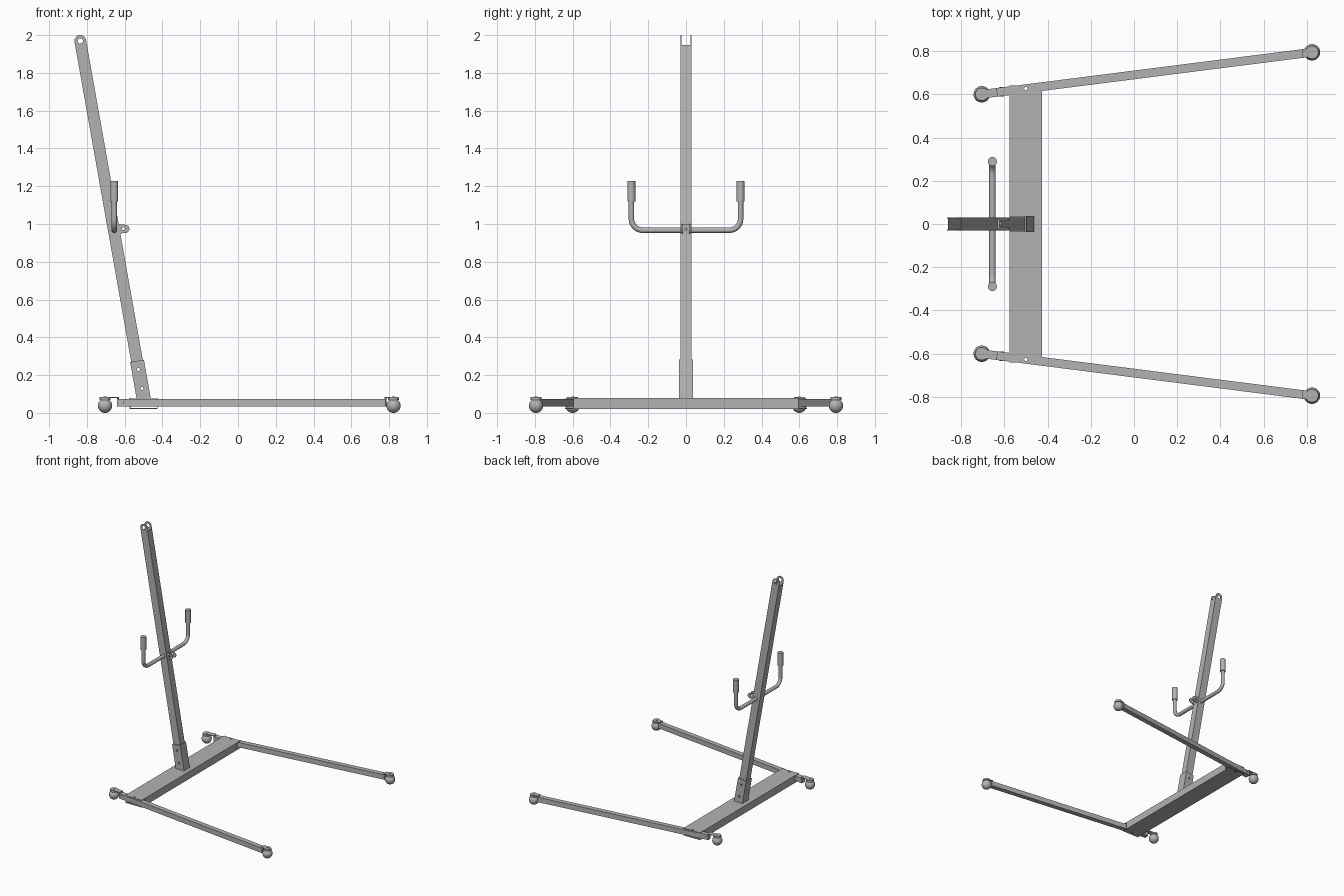
import bpy, bmesh
from math import sin, cos, tan, pi, radians, atan2, hypot
from mathutils import Matrix, Vector

cube = bpy.data.objects.get("Cube")
if cube:
    bpy.data.objects.remove(cube)

steel = bpy.data.materials.new("grey steel")
steel.use_nodes = True
GREY = (0.45, 0.45, 0.45, 1)
steel.diffuse_color = GREY
steel.node_tree.nodes["Principled BSDF"].inputs["Base Color"].default_value = GREY

T = Matrix.Translation
FLAT = Matrix.Identity(4)
UPRIGHT = Matrix.Rotation(pi / 2, 4, 'X')      # outline plane becomes xz
MIRROR = Matrix.Diagonal((1, -1, 1, 1))


def add(name, mesh, matrix):
    mesh.transform(matrix)
    if matrix.determinant() < 0:
        mesh.flip_normals()
    mesh.materials.clear()
    mesh.materials.append(steel)
    mesh.shade_smooth()
    mesh.set_sharp_from_angle(angle=radians(30))
    obj = bpy.data.objects.new(name, mesh)
    bpy.context.collection.objects.link(obj)
    return obj


def curve_mesh(data):
    obj = bpy.data.objects.new("profile", data)
    bpy.context.collection.objects.link(obj)
    bpy.context.view_layer.update()
    graph = bpy.context.evaluated_depsgraph_get()
    mesh = bpy.data.meshes.new_from_object(obj.evaluated_get(graph))
    bpy.data.objects.remove(obj)
    return mesh


def spline(data, points, closed):
    s = data.splines.new('POLY')
    s.points.add(len(points) - 1)
    for p, co in zip(s.points, points):
        p.co = (*Vector(co).to_3d(), 1)
    s.use_cyclic_u = closed


def arc(x, y, r, start=0, end=360, n=24):
    return [(x + r * cos(radians(start + (end - start) * i / n)),
             y + r * sin(radians(start + (end - start) * i / n))) for i in range(n + 1)]


def plate(name, outline, thick, matrix, holes=()):
    """Flat outline with round holes (x, y, r), extruded about its middle."""
    data = bpy.data.curves.new(name, 'CURVE')
    data.dimensions = '2D'
    data.fill_mode = 'BOTH'
    data.extrude = thick / 2
    spline(data, outline, True)
    for hole in holes:
        spline(data, arc(*hole)[:-1], True)
    mesh = curve_mesh(data)
    bm = bmesh.new()
    bm.from_mesh(mesh)
    bmesh.ops.remove_doubles(bm, verts=bm.verts, dist=1e-5)
    bmesh.ops.recalc_face_normals(bm, faces=bm.faces)
    bm.to_mesh(mesh)
    bm.free()
    return add(name, mesh, matrix)


def box(name, x, y, z, matrix=FLAT):
    outline = [(x[0], y[0]), (x[1], y[0]), (x[1], y[1]), (x[0], y[1])]
    return plate(name, outline, z[1] - z[0], matrix @ T((0, 0, sum(z) / 2)))


def cylinder(name, r, depth, matrix):
    mesh = bpy.data.meshes.new(name)
    bm = bmesh.new()
    bmesh.ops.create_cone(bm, cap_ends=True, segments=32, radius1=r, radius2=r, depth=depth)
    bm.to_mesh(mesh)
    bm.free()
    return add(name, mesh, matrix)


# Hollow base beam: wide top and bottom plates, shorter side walls
BX, BY = (-0.575, -0.425), 0.64
beam = [(BX[0], -BY), (BX[1], -BY), (BX[1], BY), (BX[0], BY)]
pivots = [(-0.5, s * 0.626, 0.008) for s in (1, -1)]
for name, z in (("beam_bottom", 0.0225), ("beam_top", 0.0775)):
    plate(name, beam, 0.005, T((0, 0, z)), pivots)
box("beam_inner_wall", (BX[1] - 0.005, BX[1]), (-0.595, 0.595), (0.02, 0.08))
box("beam_outer_wall", (BX[0], BX[0] + 0.005), (-0.59, 0.59), (0.02, 0.08))

# Splayed legs with angle brackets and ball casters at both ends
REAR, FRONT = Vector((-0.704, 0.60)), Vector((0.823, 0.794))
span = FRONT - REAR
angle, length = atan2(span.y, span.x), span.length
leg_frame = T((REAR.x, REAR.y, 0)) @ Matrix.Rotation(angle, 4, 'Z')
S0, S1 = 0.072, length - 0.045
for side, flip in (("left", FLAT), ("right", MIRROR)):
    frame = flip @ leg_frame
    plate(side + "_leg", [(S0, -0.02), (S1, -0.02), (S1, 0.02), (S0, 0.02)], 0.04,
          frame @ T((0, 0, 0.054)), [(0.206, 0, 0.008)])
    cylinder(side + "_leg_bolt", 0.008, 0.044, frame @ T((0.093, 0, 0.055)) @ UPRIGHT)
    for end, spot, reach in (("rear", FLAT, S0),
                             ("front", T((length, 0, 0)) @ Matrix.Rotation(pi, 4, 'Z'), length - S1)):
        f, tag = frame @ spot, side + "_" + end
        plate(tag + "_caster_strap", arc(0, 0, 0.028, 45, 315) + [(reach, -0.02), (reach, 0.02)],
              0.005, f @ T((0, 0, 0.0805)))
        box(tag + "_bracket_end", (reach - 0.006, reach), (-0.02, 0.02), (0.033, 0.083), f)
        cylinder(tag + "_caster_cap", 0.03, 0.01, f @ T((0, 0, 0.073)))
        cylinder(tag + "_caster_bolt", 0.007, 0.006, f @ T((0, 0, 0.0835)))
        mesh = bpy.data.meshes.new(tag + "_caster_ball")
        bm = bmesh.new()
        bmesh.ops.create_uvsphere(bm, u_segments=32, v_segments=16, radius=0.038)
        bm.to_mesh(mesh)
        bm.free()
        add(tag + "_caster_ball", mesh, f @ T((0, 0, 0.038)))

# Leaning hollow mast: side walls end in round drilled ears
LEAN = atan2(0.335, 1.889)
EAR = hypot(0.335, 1.889)
mast_frame = T((-0.5, 0, 0.08)) @ Matrix.Rotation(-LEAN, 4, 'Y')
drilled = [(0, 0.05, 0.008), (0, 0.152, 0.008)]


def foot(u):
    return -u * tan(LEAN)


M, W = 0.031, 0.029
for s, side in ((1, "left"), (-1, "right")):
    plate("mast_%s_wall" % side, [(-M, foot(-M)), (M, foot(M))] + arc(0, EAR, M, 0, 180),
          0.004, mast_frame @ T((0, s * (W - 0.002), 0)) @ UPRIGHT,
          drilled + [(0, EAR, 0.014)])
    box("mast_%s_face" % ("inner" if s > 0 else "outer"),
        sorted((s * M, s * (M - 0.004))), (-W + 0.004, W - 0.004),
        (foot(s * M), EAR - 0.027), mast_frame)

# Socket wrapped around the mast foot
K, H, TOP = 0.037, 0.038, 0.198
for s, side in ((1, "left"), (-1, "right")):
    plate("socket_%s_wall" % side, [(-K, foot(-K)), (K, foot(K)), (K, TOP), (-K, TOP)],
          H - W, mast_frame @ T((0, s * (H + W) / 2, 0)) @ UPRIGHT, drilled)
    box("socket_%s_wall" % ("inner" if s > 0 else "outer"),
        sorted((s * K, s * M)), (-W, W), (foot(s * K), TOP), mast_frame)

# Push handle: bent tube through the mast with a grip on each end
HX, HY, HZ, BEND = -0.655, 0.289, 0.967, 0.06
half = [(HY, 1.15)] + arc(HY - BEND, HZ + BEND, BEND, 0, -90, 12)
path = [(HX, y, z) for y, z in half] + [(HX, -y, z) for y, z in reversed(half)]
tube = bpy.data.curves.new("push_handle", 'CURVE')
tube.dimensions = '3D'
tube.bevel_depth = 0.0145
tube.bevel_resolution = 6
tube.use_fill_caps = True
spline(tube, path, False)
add("push_handle", curve_mesh(tube), FLAT)
for s, side in ((1, "left"), (-1, "right")):
    cylinder(side + "_grip", 0.021, 0.107, T((HX, s * HY, 1.1735)))

# Small clevis on the inner face of the mast
lug = [(-0.64, 1.0), (-0.628, 0.95)] + arc(-0.597, 0.974, 0.022, -80, 80, 12)
for s, side in ((1, "left"), (-1, "right")):
    plate("clevis_%s_cheek" % side, lug, 0.006, T((0, s * 0.02, 0)) @ UPRIGHT,
          [(-0.607, 0.975, 0.008)])
box("clevis_back", (-0.635, -0.622), (-0.02, 0.02), (0.95, 0.998))
cylinder("clevis_bolt", 0.008, 0.012, T((-0.619, 0, 0.972)) @ Matrix.Rotation(pi / 2, 4, 'Y'))
